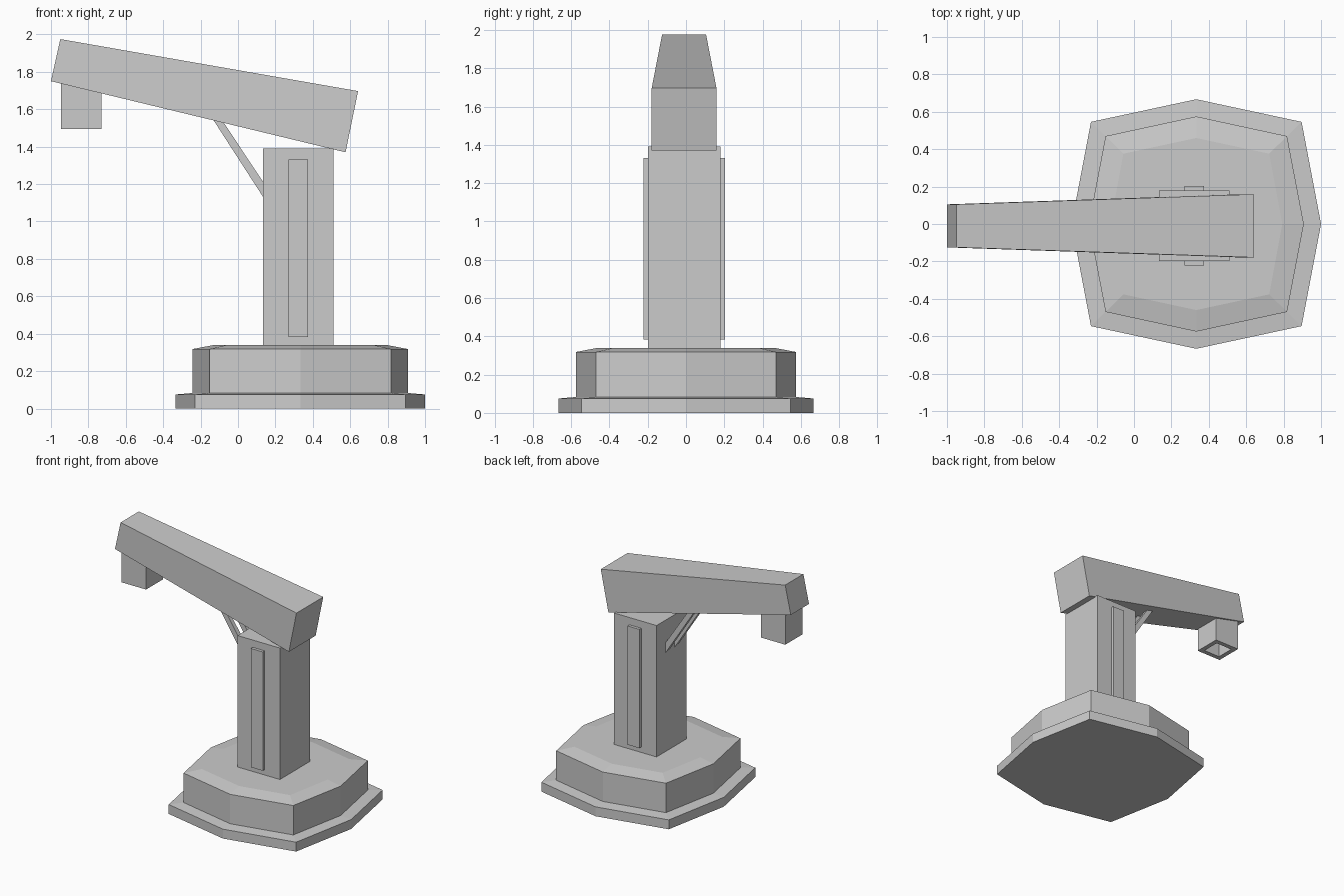
import bpy, bmesh

if "Cube" in bpy.data.objects:
    bpy.data.objects.remove(bpy.data.objects["Cube"])

CY = -0.01  # the column and arm sit slightly off the base's centre line


def finish(name, bm):
    bmesh.ops.recalc_face_normals(bm, faces=bm.faces)
    mesh = bpy.data.meshes.new(name)
    bm.to_mesh(mesh)
    bm.free()
    obj = bpy.data.objects.new(name, mesh)
    bpy.context.collection.objects.link(obj)
    return obj


def loft(name, rings, loop=False):
    """Skin a list of rings; cap the ends, or join them into a loop."""
    bm = bmesh.new()
    vs = [[bm.verts.new(p) for p in ring] for ring in rings]
    n = len(vs[0])
    pairs = list(zip(vs, vs[1:])) + ([(vs[-1], vs[0])] if loop else [])
    for a, b in pairs:
        for i in range(n):
            j = (i + 1) % n
            bm.faces.new((a[i], a[j], b[j], b[i]))
    if not loop:
        bm.faces.new(vs[0])
        bm.faces.new(vs[-1])
    return finish(name, bm)


def prism(name, profile, y0, y1):
    """Extrude an xz profile along y."""
    return loft(name, [[(x, y, z) for x, z in profile] for y in (y0, y1)])


def box(name, x0, x1, y0, y1, z0, z1):
    return prism(name, [(x0, z0), (x1, z0), (x1, z1), (x0, z1)], y0, y1)


def octagon(rx, cx, cy, ry, z):
    pts = [(rx, 0), (cx, cy), (0, ry), (-cx, cy),
           (-rx, 0), (-cx, -cy), (0, -ry), (cx, -cy)]
    return [(0.333 + x, y, z) for x, y in pts]


def arm_under(x):
    """Height of the arm's underside."""
    return 1.75 + (x + 1) * (1.37 - 1.75) / 1.575


# Eight-sided stepped base with chamfered top
foot = (0.667, 0.563, 0.546, 0.667)
drum = (0.575, 0.485, 0.47, 0.575)
loft("base", [octagon(*foot, 0), octagon(*foot, 0.075),
              octagon(*drum, 0.083), octagon(*drum, 0.318),
              octagon(0.46, 0.39, 0.376, 0.46, 0.34)])

# Column with a raised strip on each side
box("column", 0.135, 0.51, CY - 0.189, CY + 0.189, 0.34, 1.39)
for side, label in ((-1, "front"), (1, "back")):
    ys = sorted((CY + side * 0.185, CY + side * 0.213))
    box(label + "_strip", 0.27, 0.375, *ys, 0.383, 1.332)

# Tapered, tilted arm
arm_ends = []
for (xb, zb), (xt, zt), w in (((-1, 1.75), (-0.95, 1.975), 0.115),
                              ((0.575, 1.37), (0.642, 1.697), 0.169)):
    arm_ends.append([(xb, CY - w, zb), (xb, CY + w, zb),
                     (xt, CY + w, zt), (xt, CY - w, zt)])
loft("arm", arm_ends)

# Pair of diagonal braces
brace = [(0.135, 1.13), (0.135, 1.21), (-0.075, arm_under(-0.075)),
         (-0.13, arm_under(-0.13))]
for side, label in ((-1, "front"), (1, "back")):
    ys = sorted((CY + side * 0.04, CY + side * 0.075))
    prism(label + "_brace", brace, *ys)


# Hollow square head under the arm tip
def head_ring(h, z=None):
    pts = [(-h, -h), (h, -h), (h, h), (-h, h)]
    return [(-0.838 + x, CY + y, arm_under(-0.838 + x) if z is None else z)
            for x, y in pts]


loft("head", [head_ring(0.108), head_ring(0.108, 1.495),
              head_ring(0.072, 1.495), head_ring(0.072)], loop=True)
